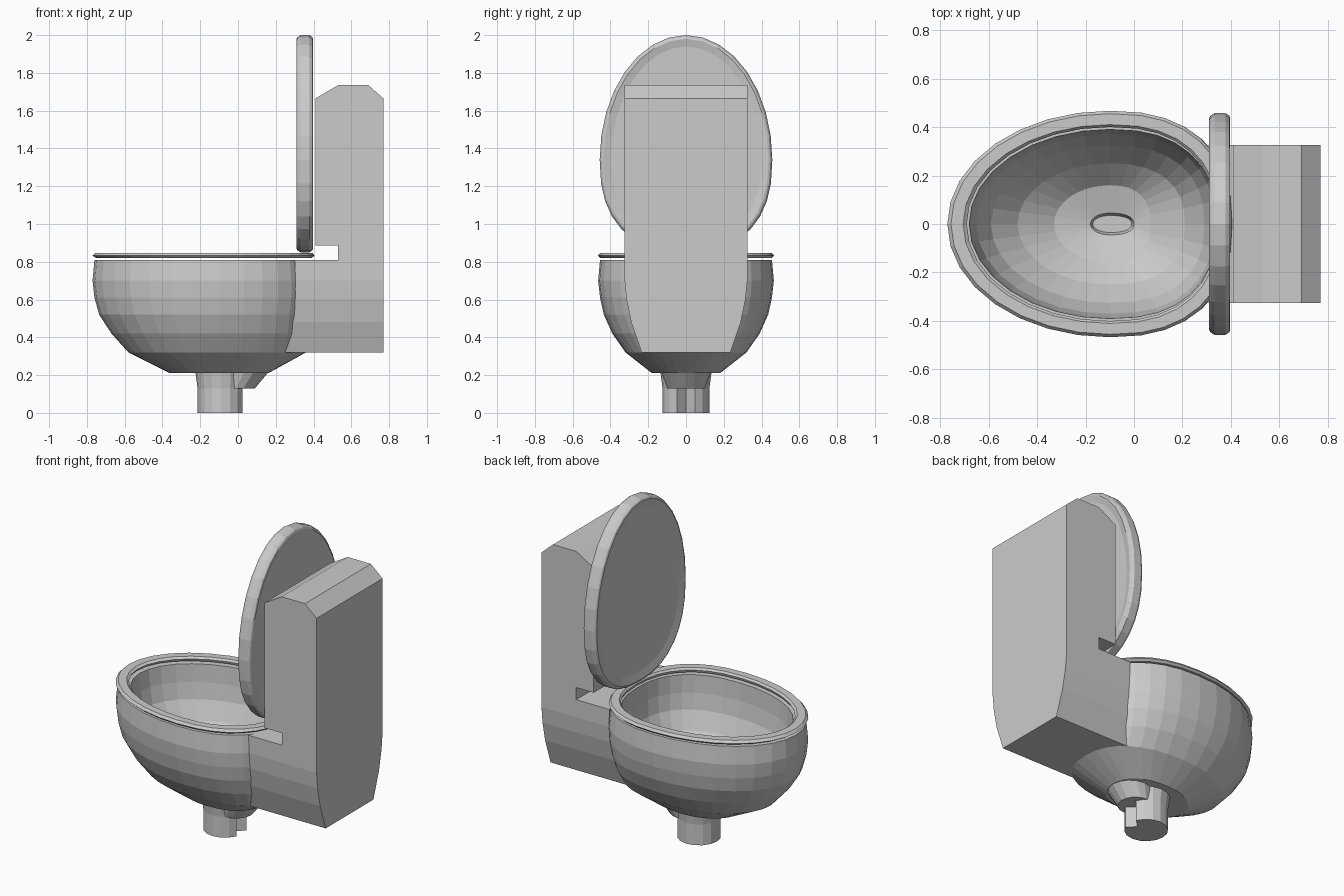
import bpy
from math import cos, sin, pi

if "Cube" in bpy.data.objects:
    bpy.data.objects.remove(bpy.data.objects["Cube"])

SEG = 32


def loft(name, rings, closed=False):
    """Bridge equal-sized rings with quads; cap the ends, or join last to first."""
    n = len(rings[0])
    verts = [p for r in rings for p in r]
    faces = []
    for i in range(len(rings) if closed else len(rings) - 1):
        a, b = i * n, (i + 1) % len(rings) * n
        faces += [(a + k, a + (k + 1) % n, b + (k + 1) % n, b + k) for k in range(n)]
    if not closed:
        faces += [tuple(reversed(range(n))), tuple(range(len(verts) - n, len(verts)))]
    mesh = bpy.data.meshes.new(name)
    mesh.from_pydata(verts, [], faces)
    obj = bpy.data.objects.new(name, mesh)
    bpy.context.collection.objects.link(obj)
    # consistent outward normals
    import bmesh
    bm = bmesh.new()
    bm.from_mesh(mesh)
    bmesh.ops.recalc_face_normals(bm, faces=bm.faces)
    bm.to_mesh(mesh)
    bm.free()
    return obj


def egg(front, back, half, blunt=2.4):
    """Egg outline around its widest point: pointed at -u, blunter at +u."""
    pts = []
    for k in range(SEG):
        c, s = cos(2 * pi * k / SEG), sin(2 * pi * k / SEG)
        e, length = (2 / blunt, back) if c > 0 else (1, front)
        pts.append((abs(c) ** e * length * (1 if c > 0 else -1),
                    abs(s) ** e * half * (1 if s > 0 else -1)))
    return pts


def flat_egg(z, x0, x1, half, cx=-0.1):
    return [(cx + u, v, z) for u, v in egg(cx - x0, x1 - cx, half)]


# bowl: outer wall up to the rim, then the basin down to the drain
bowl = [
    (.21, -.36, .16, .18), (.32, -.58, .36, .32), (.42, -.67, .385, .39),
    (.52, -.735, .40, .435), (.61, -.76, .41, .455), (.70, -.77, .41, .465),
    (.81, -.76, .40, .455),
    (.81, -.68, .34, .39), (.70, -.67, .34, .385), (.60, -.65, .33, .37),
    (.49, -.59, .29, .325), (.38, -.48, .21, .25), (.29, -.33, .07, .16),
    (.26, -.18, .0, .045), (.225, -.17, -.01, .035),
]
loft("bowl", [flat_egg(*r) for r in bowl])

# seat ring with chamfered edges, floating just above the rim
seat = [
    (.82, -.75, .39, .455), (.832, -.77, .405, .467), (.847, -.755, .395, .455),
    (.847, -.705, .35, .41), (.835, -.69, .34, .40), (.82, -.70, .345, .405),
]
loft("seat", [flat_egg(*r) for r in seat], closed=True)

# raised lid: (x, inset from the outline)
lid = [(.322, .07), (.31, .02), (.315, .01), (.332, 0), (.378, 0),
       (.393, .01), (.397, .02), (.388, .06)]
loft("lid", [[(x, v, 1.34 - u) for u, v in egg(.66 - d, .49 - d, .457 - d)]
             for x, d in lid])

# tank and its support: (z, front x, back x, half width, hollow of the front face)
tank = [
    (.32, .22, .77, .235, .09), (.48, .28, .77, .29, .07), (.60, .30, .77, .315, .06),
    (.70, .305, .77, .325, .06), (.81, .30, .77, .325, .06), (.81, .53, .77, .325, 0),
    (.885, .53, .77, .325, 0), (.885, .41, .77, .325, 0),
    (1.665, .41, .77, .325, 0), (1.735, .53, .69, .325, 0),
]
loft("tank", [[(a, -h, z), (b, -h, z), (b, h, z), (a, h, z),
               (a + d, h * .6, z), (a + d, -h * .6, z)] for z, a, b, h, d in tank])


def circle(z, cx, r, n, pinch=0):
    return [(cx + (r - (pinch if k == 0 else 0)) * cos(2 * pi * k / n),
             r * sin(2 * pi * k / n), z) for k in range(n)]


# drain pipe, with a crease down its back
loft("drain_pipe", [circle(z, -.09, r, 16, .06)
                    for z, r in ((0, .124), (.13, .124), (.22, .136))])
# collar sloping from the bowl to the back of the pipe
loft("pipe_collar", [circle(.13, -.01, .10, 16), circle(.22, .035, .13, 16)])
